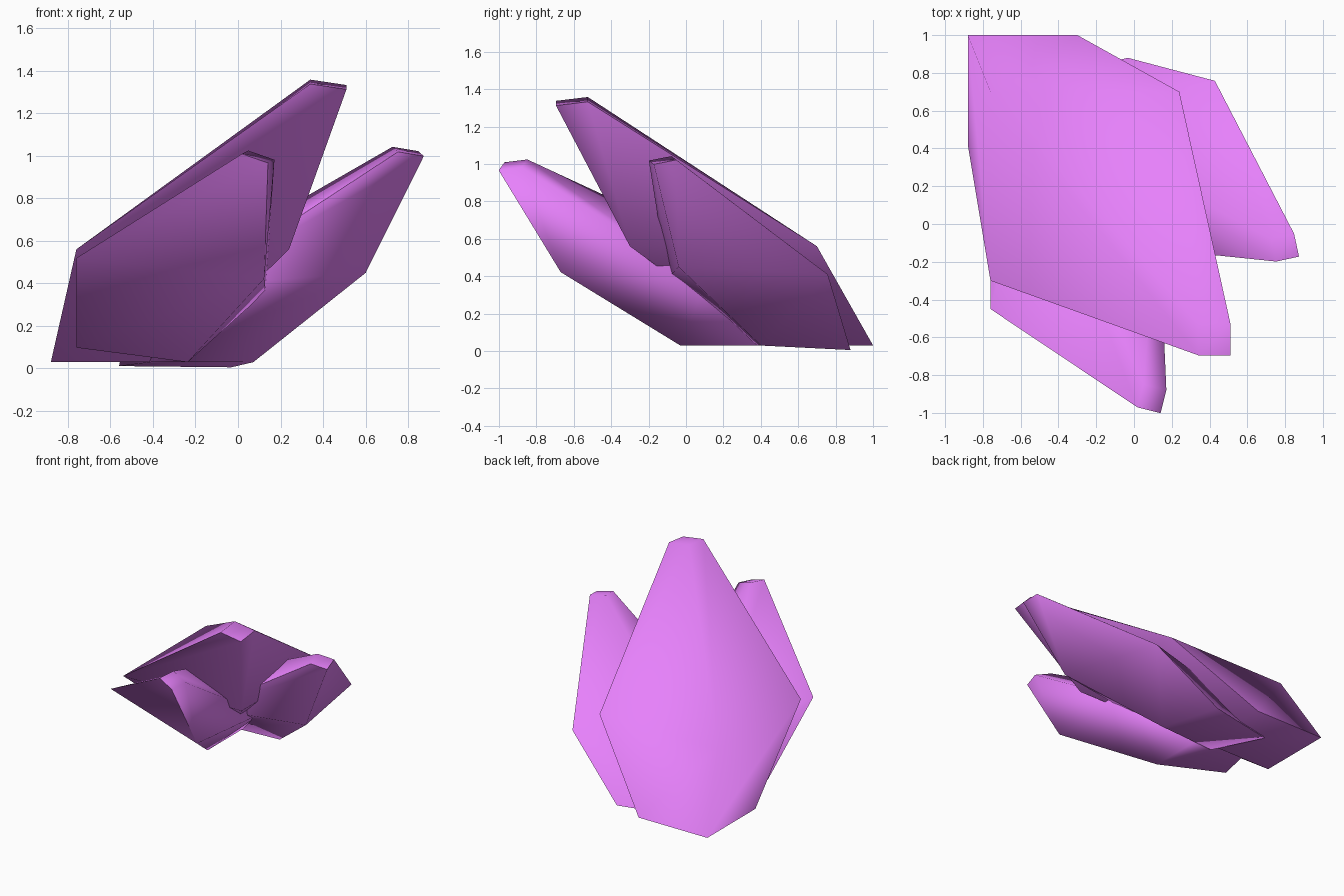
import bpy, bmesh
from math import cos, sin, radians

if "Cube" in bpy.data.objects:
    bpy.data.objects.remove(bpy.data.objects["Cube"])

mat = bpy.data.materials.new("violet_crystal")
mat.diffuse_color = (0.80, 0.22, 0.97, 1)
mat.use_nodes = True
mat.node_tree.nodes["Principled BSDF"].inputs["Base Color"].default_value = mat.diffuse_color


def ring(bm, x, y, z, hx, hy, tx, ty, yaw, inner, pull):
    """Four-cornered ring turned by yaw, with height slopes tx and ty.
    The inner corner, facing the cluster's heart, is pulled towards the centre."""
    c, s = cos(radians(yaw)), sin(radians(yaw))
    verts = []
    for i, (a, b) in enumerate(((-hx, -hy), (hx, -hy), (hx, hy), (-hx, hy))):
        k = pull if i == inner else 1
        dx, dy = k * (a * c - b * s), k * (a * s + b * c)
        verts.append(bm.verts.new((x + dx, y + dy, max(0, z + tx * dx + ty * dy))))
    return verts


def crystal(name, yaw, rings, inner=0, pull=1):
    """Leaning four-sided shard lofted through base, girdle and tip rings."""
    bm = bmesh.new()
    loops = []
    for r in rings:
        loops.append(ring(bm, *r, yaw, inner, 1 if r is rings[-1] else pull))
    for low, high in zip(loops, loops[1:]):
        for i in range(4):
            j = (i + 1) % 4
            bm.faces.new((low[i], low[j], high[j], high[i]))
    bm.faces.new(loops[0][::-1])
    bm.faces.new(loops[-1])
    bmesh.ops.recalc_face_normals(bm, faces=bm.faces)
    mesh = bpy.data.meshes.new(name)
    bm.to_mesh(mesh)
    bm.free()
    mesh.materials.append(mat)
    ob = bpy.data.objects.new(name, mesh)
    bpy.context.collection.objects.link(ob)
    bpy.ops.object.select_all(action='DESELECT')
    ob.select_set(True)
    bpy.context.view_layer.objects.active = ob
    bpy.ops.object.shade_smooth_by_angle(angle=radians(95))


# each ring: x, y, z, half width, half depth, slope along x, slope along y
# tall middle shard
crystal("large_crystal", 0, [
    (-0.59, 0.71, 0.03, 0.29, 0.29, 0, 0),
    (-0.26, 0.20, 0.56, 0.50, 0.50, 0, 0),
    (0.425, -0.61, 1.335, 0.085, 0.085, -0.15, 0.12)])

# front left shard
crystal("left_crystal", -14, [
    (-0.433, 0.297, 0.055, 0.27, 0.27, -0.13, 0),
    (-0.205, -0.104, 0.419, 0.455, 0.47, -0.13, -0.08),
    (0.095, -0.925, 0.995, 0.063, 0.063, -0.3, 0.2)], inner=2, pull=0.6)

# back right shard
crystal("right_crystal", 12.2, [
    (-0.244, 0.583, 0.02, 0.27, 0.245, 0, -0.05),
    (0.055, 0.26, 0.396, 0.47, 0.408, 0.08, -0.033),
    (0.80, -0.125, 1.02, 0.062, 0.062, -0.2, 0.15)], inner=0, pull=0.72)
